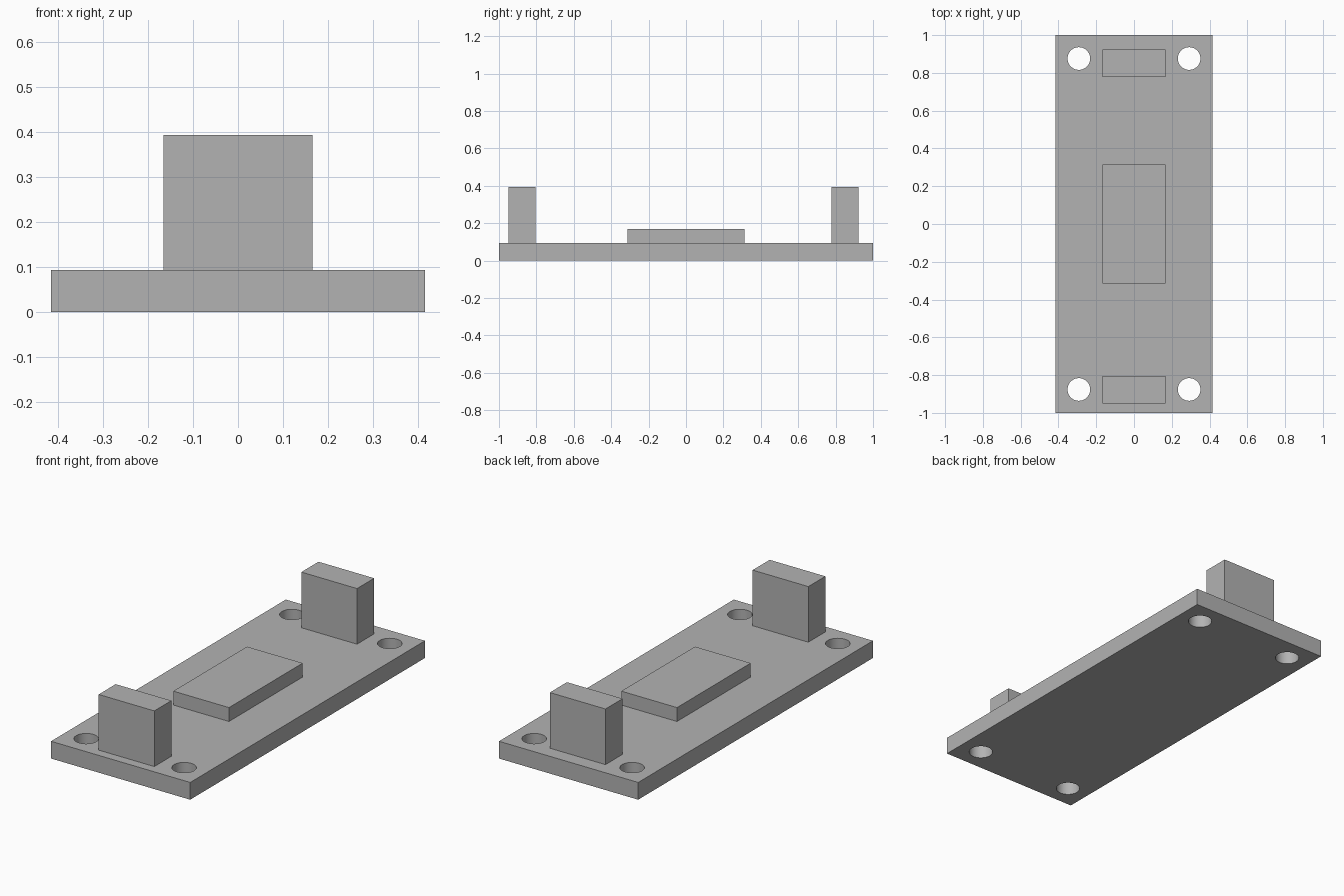
import bpy
import math

default_cube = bpy.data.objects.get("Cube")
if default_cube:
    bpy.data.objects.remove(default_cube, do_unlink=True)

# Single plain grey finish
grey = bpy.data.materials.new("plain_grey")
grey.use_nodes = True
colour = (0.45, 0.45, 0.45, 1)
grey.diffuse_color = colour
grey.node_tree.nodes["Principled BSDF"].inputs["Base Color"].default_value = colour


def block(name, x, y, z):
    """Box spanning the given (min, max) ranges."""
    spans = (x, y, z)
    bpy.ops.mesh.primitive_cube_add(size=1, location=[(a + b) / 2 for a, b in spans])
    obj = bpy.context.object
    obj.name = name
    obj.scale = [b - a for a, b in spans]
    bpy.ops.object.transform_apply(location=False, rotation=False, scale=True)
    obj.data.materials.append(grey)
    return obj


PLATE_TOP = 0.093
HALF_WIDTH = 0.166

# Base plate with four corner holes
plate = block("base_plate", (-0.415, 0.415), (-1, 1), (0, PLATE_TOP))
for sx in (-1, 1):
    for sy in (-1, 1):
        bpy.ops.mesh.primitive_cylinder_add(
            vertices=48, radius=0.06, depth=0.4,
            location=(sx * 0.292, sy * 0.876, PLATE_TOP / 2))
        cutter = bpy.context.object
        cutter.name = "hole_cutter"
        cutter.hide_render = True
        bpy.context.view_layer.objects.active = plate
        cut = plate.modifiers.new("hole", "BOOLEAN")
        cut.operation = "DIFFERENCE"
        cut.solver = "EXACT"
        cut.object = cutter
        bpy.ops.object.modifier_apply(modifier=cut.name)
        bpy.data.objects.remove(cutter, do_unlink=True)

# Smooth hole walls, sharp rims
bpy.ops.object.select_all(action="DESELECT")
plate.select_set(True)
bpy.context.view_layer.objects.active = plate
bpy.ops.object.shade_smooth_by_angle(angle=math.radians(30))

# Raised centre pad and the upright block at each end
across = (-HALF_WIDTH, HALF_WIDTH)
block("centre_pad", across, (-0.314, 0.314), (PLATE_TOP, 0.168))
block("front_block", across, (-0.95, -0.805), (PLATE_TOP, 0.393))
block("back_block", across, (0.777, 0.923), (PLATE_TOP, 0.393))
